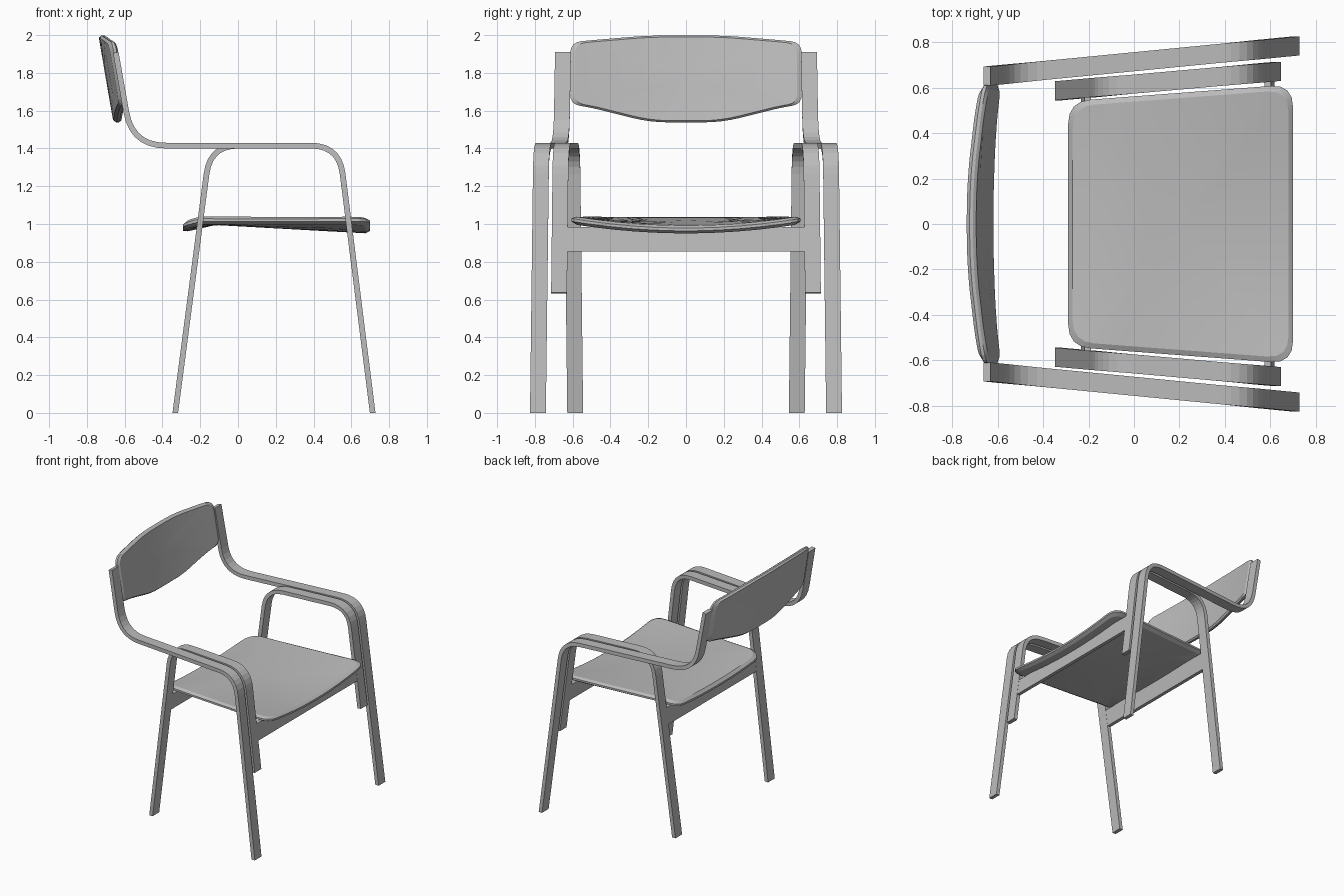
import bpy, bmesh
from mathutils import Vector

cube = bpy.data.objects.get("Cube")
if cube:
    bpy.data.objects.remove(cube)

mat = bpy.data.materials.new("grey_wood")
mat.use_nodes = True
GREY = (0.5, 0.5, 0.5, 1)
mat.diffuse_color = GREY
mat.node_tree.nodes["Principled BSDF"].inputs["Base Color"].default_value = GREY


def make_object(name, bm):
    bmesh.ops.recalc_face_normals(bm, faces=bm.faces)
    mesh = bpy.data.meshes.new(name)
    bm.to_mesh(mesh)
    bm.free()
    mesh.materials.append(mat)
    obj = bpy.data.objects.new(name, mesh)
    bpy.context.collection.objects.link(obj)
    return obj


def round_corner(a, p, b, t, steps):
    """Replace corner p by a curve starting t away from it on both sides."""
    a, p, b = Vector(a), Vector(p), Vector(b)
    s, e = p + (a - p).normalized() * t, p + (b - p).normalized() * t
    return [s.lerp(p, k / steps).lerp(p.lerp(e, k / steps), k / steps)
            for k in range(steps + 1)]


def bent_strip(name, path, bends, thick, width, y_at, side):
    """Bent plywood strip: xz path with rounded corners, y following x."""
    pts = [Vector(path[0])]
    for i, t in enumerate(bends, 1):
        pts += round_corner(path[i - 1], path[i], path[i + 1], t, 7)
    pts.append(Vector(path[-1]))
    bm = bmesh.new()
    rings = []
    for i, p in enumerate(pts):
        d = (pts[min(i + 1, len(pts) - 1)] - pts[max(i - 1, 0)]).normalized()
        n = Vector((-d.y, d.x)) * thick / 2
        ring = []
        for q, w in ((p + n, 1), (p + n, -1), (p - n, -1), (p - n, 1)):
            z = 0 if p.y == 0 else q.y
            ring.append(bm.verts.new((q.x, side * (y_at(p.x) + w * width / 2), z)))
        rings.append(ring)
    skin(bm, rings)
    bm.faces.new(rings[0])
    bm.faces.new(rings[-1])
    make_object(name, bm)


def skin(bm, rings):
    for r0, r1 in zip(rings, rings[1:]):
        n = len(r0)
        for k in range(n):
            bm.faces.new((r0[k], r0[(k + 1) % n], r1[(k + 1) % n], r1[k]))


def panel(name, corners, radii, centre, thick, place):
    """Curved panel with chamfered rim; place maps (a, b, offset) to space."""
    n = len(corners)
    rough = []
    for i in range(n):
        a, p, b = corners[i - 1], corners[i], corners[(i + 1) % n]
        rough += round_corner(a, p, b, radii[i], 4)
    outline = []
    for p, q in zip(rough, rough[1:] + rough[:1]):
        parts = max(1, round((q - p).length / 0.12))
        outline += [p.lerp(q, k / parts) for k in range(parts)]
    c, h = Vector(centre), thick / 2
    levels = [(0.3, -h), (0.65, -h), (0.95, -h), (1, -h * 0.3),
              (1, h * 0.4), (0.96, h), (0.65, h), (0.3, h)]
    bm = bmesh.new()
    rings = [[bm.verts.new(place(*c.lerp(p, s), off)) for p in outline]
             for s, off in levels]
    skin(bm, rings)
    for ring, off in ((rings[0], -h), (rings[-1], h)):
        mid = bm.verts.new(place(*c, off))
        for k in range(len(ring)):
            bm.faces.new((ring[k], ring[(k + 1) % len(ring)], mid))
    obj = make_object(name, bm)
    bpy.ops.object.select_all(action='DESELECT')
    obj.select_set(True)
    bpy.context.view_layer.objects.active = obj
    bpy.ops.object.shade_smooth_by_angle(angle=0.35)


# Arm strips and leg strips, mirrored left and right
ARM_Z = 1.415
FRONT_FOOT, FRONT_TOP = (0.713, 0), (0.535, ARM_Z)
REAR_FOOT, REAR_TOP = (-0.332, 0), (-0.147, ARM_Z)


def outer_y(x):
    return 0.65 + (x + 0.66) * 0.0975


def inner_y(x):
    return 0.585 + (x + 0.35) * 0.0885


def on_leg(foot, top, z):
    return foot[0] + (top[0] - foot[0]) * z / ARM_Z


for label, side in (("left", 1), ("right", -1)):
    bent_strip(label + "_arm_and_front_leg",
               [FRONT_FOOT, FRONT_TOP, (-0.56, ARM_Z), (-0.647, 1.908)],
               [0.15, 0.18], 0.03, 0.084, outer_y, side)
    bent_strip(label + "_rear_leg_and_brace",
               [REAR_FOOT, REAR_TOP, FRONT_TOP,
                (on_leg(FRONT_FOOT, FRONT_TOP, 0.635), 0.635)],
               [0.15, 0.15], 0.03, 0.084, inner_y, side)

# Cross rails in line with the legs
for label, foot, top in (("front", FRONT_FOOT, FRONT_TOP), ("rear", REAR_FOOT, REAR_TOP)):
    bm = bmesh.new()
    rings = []
    for z in (0.855, 0.985):
        x = on_leg(foot, top, z)
        y = inner_y(x) - 0.042
        rings.append([bm.verts.new((x + dx, dy, z)) for dx, dy in
                      ((-0.014, -y), (0.014, -y), (0.014, y), (-0.014, y))])
    skin(bm, rings)
    bm.faces.new(rings[0])
    bm.faces.new(rings[1])
    make_object(label + "_rail", bm)


# Seat, dished toward the front and turned down at the rear edge
def seat_place(x, y, off):
    across = max(0, 1 - (y / 0.6) ** 2)
    dip = 0.05 * max(0, x + 0.2) / 0.9 * across
    droop = max(0, -0.19 - x) / 0.1 * (0.015 + 0.035 * across)
    return x, y, 1.02 - dip - droop + off


panel("seat", [(-0.29, -0.54), (0.70, -0.615), (0.70, 0.615), (-0.29, 0.54)],
      [0.1] * 4, (0.2, 0), 0.042, seat_place)


# Backrest, bowed around the sitter and leaning back
def back_place(y, z, off):
    return -0.684 + 0.05 * (y / 0.6) ** 2 - 0.17 * (z - 1.8) + off, y, z


half = [(0.19, 1.538), (0.5, 1.615), (0.613, 1.635), (0.613, 1.962), (0.5, 1.973), (0.2, 1.998)]
panel("backrest", half + [(-y, z) for y, z in reversed(half)],
      [0.1, 0.03, 0.05, 0.06, 0.03, 0.1, 0.1, 0.03, 0.06, 0.05, 0.03, 0.1],
      (0, 1.78), 0.042, back_place)
